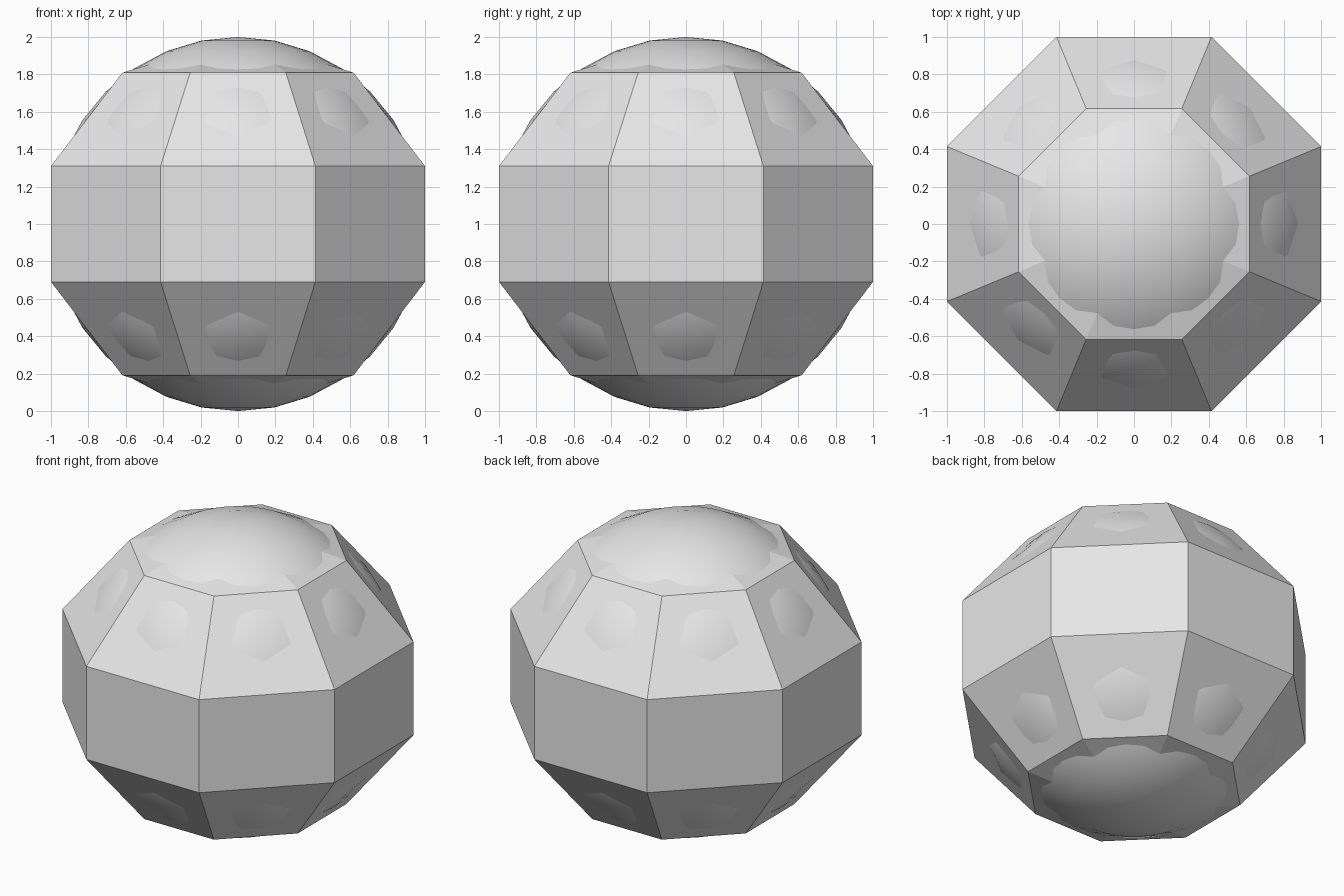
import bpy
import math

# Remove the default cube
if "Cube" in bpy.data.objects:
    bpy.data.objects.remove(bpy.data.objects["Cube"], do_unlink=True)

# One light grey for both parts
grey = bpy.data.materials.new("light_grey")
grey.use_nodes = True
grey.diffuse_color = (0.8, 0.8, 0.8, 1)
grey.node_tree.nodes["Principled BSDF"].inputs["Base Color"].default_value = (0.8, 0.8, 0.8, 1)


def ball(name, segments, rings, width=1.0, turn=0.0):
    bpy.ops.mesh.primitive_uv_sphere_add(
        segments=segments, ring_count=rings, radius=1,
        location=(0, 0, 1), rotation=(0, 0, turn))
    obj = bpy.context.object
    obj.name = name
    obj.scale = (width, width, 1)
    bpy.ops.object.transform_apply(location=False, rotation=True, scale=True)
    obj.data.materials.append(grey)
    return obj


# Faceted eight-sided shell, widened so its upright sides lie at distance 1
half_step = math.pi / 8
flat_width = 1 / (math.cos(math.pi / 10) * math.cos(half_step))
shell = ball("faceted_shell", 8, 5, flat_width, half_step)
bpy.ops.object.shade_flat()

# Smooth inner ball that bulges through the shell
core = ball("smooth_core", 32, 16)
bpy.ops.object.shade_smooth()
